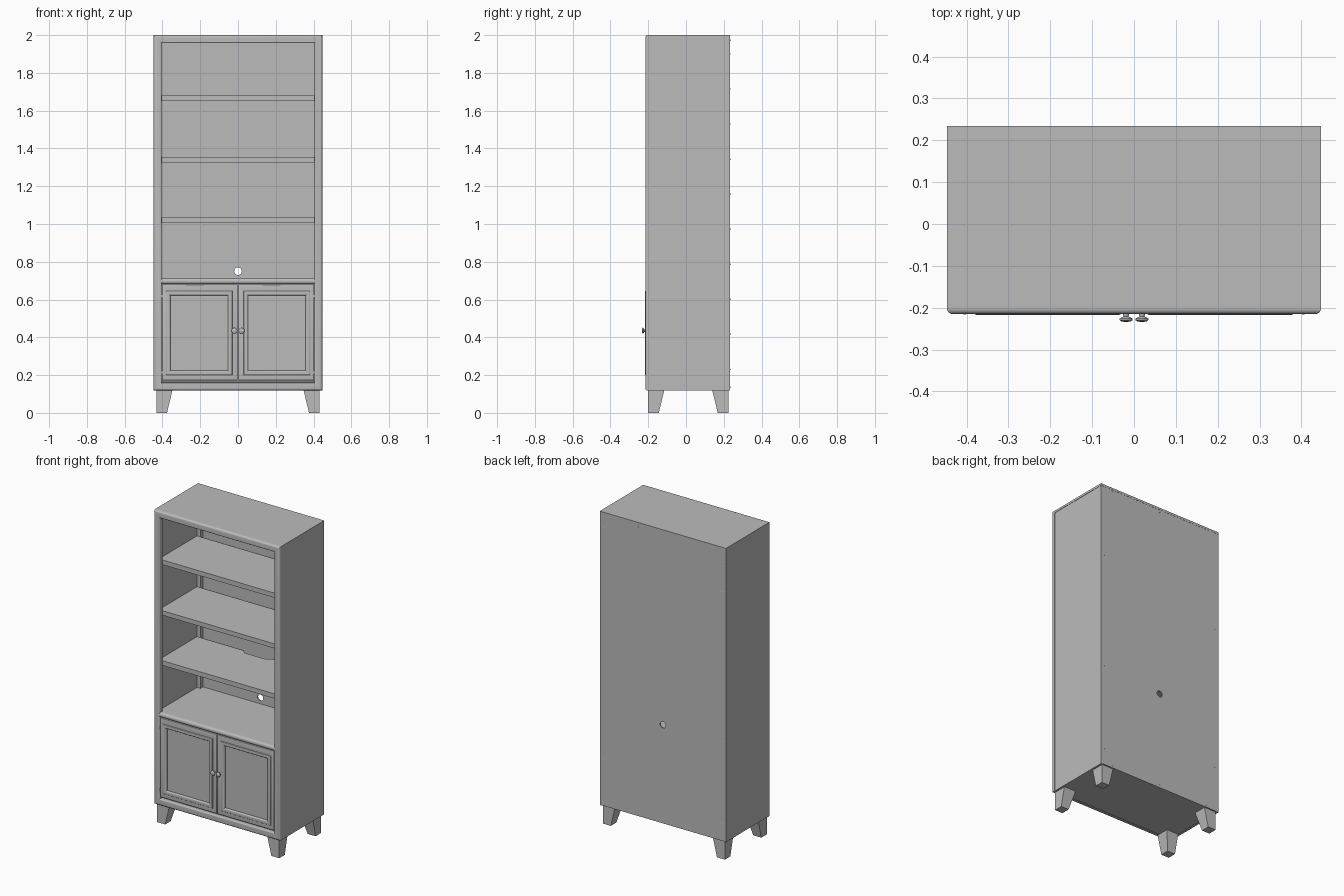
import bpy, bmesh, math
from mathutils import Vector

if "Cube" in bpy.data.objects:
    bpy.data.objects.remove(bpy.data.objects["Cube"])

grey = bpy.data.materials.new("warm_grey")
grey.diffuse_color = (0.5, 0.5, 0.5, 1)
grey.use_nodes = True
grey.node_tree.nodes["Principled BSDF"].inputs["Base Color"].default_value = grey.diffuse_color


def finish(name, bm, smooth=False):
    bmesh.ops.recalc_face_normals(bm, faces=bm.faces)
    mesh = bpy.data.meshes.new(name)
    bm.to_mesh(mesh)
    bm.free()
    mesh.materials.append(grey)
    ob = bpy.data.objects.new(name, mesh)
    bpy.context.collection.objects.link(ob)
    if smooth:
        bpy.ops.object.select_all(action='DESELECT')
        ob.select_set(True)
        bpy.context.view_layer.objects.active = ob
        bpy.ops.object.shade_smooth_by_angle(angle=math.radians(35))
    return ob


def box(name, x0, x1, y0, y1, z0, z1):
    bm = bmesh.new()
    bmesh.ops.create_cube(bm, size=1)
    for v in bm.verts:
        v.co = Vector(((x0 + x1) / 2 + v.co.x * (x1 - x0),
                       (y0 + y1) / 2 + v.co.y * (y1 - y0),
                       (z0 + z1) / 2 + v.co.z * (z1 - z0)))
    return finish(name, bm)


def ring(name, x0, x1, z0, z1, profile):
    """Closed profile of (inset, y) swept round a rectangle with mitred corners."""
    bm = bmesh.new()
    rows = []
    for sx, sz in ((0, 0), (1, 0), (1, 1), (0, 1)):
        rows.append([bm.verts.new((x1 - d if sx else x0 + d, y, z1 - d if sz else z0 + d))
                     for d, y in profile])
    n = len(profile)
    for i in range(4):
        a, b = rows[i], rows[(i + 1) % 4]
        for j in range(n):
            k = (j + 1) % n
            bm.faces.new((a[j], a[k], b[k], b[j]))
    return finish(name, bm, True)


def rounded(width, y_front, y_back, r_out, r_in, steps=5):
    """Rail section with rounded front corners."""
    pts = [(0, y_back)]
    for i in range(steps + 1):
        a = math.pi / 2 * i / steps
        pts.append((r_out - r_out * math.cos(a), y_front + r_out - r_out * math.sin(a)))
    for i in range(steps + 1):
        a = math.pi / 2 * i / steps
        pts.append((width - r_in + r_in * math.sin(a), y_front + r_in - r_in * math.cos(a)))
    return pts + [(width, y_back)]


def lathe(name, x, z, profile, sides=16):
    """Turned part along y, profile of (radius, y)."""
    bm = bmesh.new()
    rows = [[bm.verts.new((x + r * math.cos(t * math.tau / sides), y,
                           z + r * math.sin(t * math.tau / sides)))
             for t in range(sides)] for r, y in profile]
    for a, b in zip(rows, rows[1:]):
        for t in range(sides):
            u = (t + 1) % sides
            bm.faces.new((a[t], a[u], b[u], b[t]))
    bm.faces.new(rows[0])
    bm.faces.new(rows[-1])
    return finish(name, bm, True)


# carcass: sides, top, bottom
for side, s in (("left", -1), ("right", 1)):
    a, b = sorted((s * 0.445, s * 0.43))
    box(side + "_side_panel", a, b, -0.19, 0.233, 0.118, 1.986)
    a, b = sorted((s * 0.43, s * 0.405))
    box(side + "_back_cleat", a, b, 0.2, 0.226, 0.135, 1.985)
box("top_panel", -0.447, 0.447, -0.187, 0.234, 1.986, 2.0)
box("bottom_panel", -0.43, 0.43, -0.19, 0.226, 0.12, 0.165)

# back panel with cable hole: square collar round a circle, then rectangles
bm = bmesh.new()
H, C, N = 0.04, 0.75, 32
outer, inner = [], []
for i in range(N):
    a = i * math.tau / N
    c, s = math.cos(a), math.sin(a)
    k = H / max(abs(c), abs(s))
    outer.append(bm.verts.new((c * k, 0.226, C + s * k)))
    inner.append(bm.verts.new((c * 0.02, 0.226, C + s * 0.02)))
for i in range(N):
    j = (i + 1) % N
    bm.faces.new((outer[i], outer[j], inner[j], inner[i]))
for x0, x1, z0, z1 in ((-0.432, 0.432, 0.12, C - H), (-0.432, 0.432, C + H, 1.986),
                       (-0.432, -H, C - H, C + H), (H, 0.432, C - H, C + H)):
    bm.faces.new([bm.verts.new((x, 0.226, z))
                  for x, z in ((x0, z0), (x1, z0), (x1, z1), (x0, z1))])
bmesh.ops.recalc_face_normals(bm, faces=bm.faces)
new = bmesh.ops.extrude_face_region(bm, geom=bm.faces[:], use_keep_orig=True)
for v in new["geom"]:
    if isinstance(v, bmesh.types.BMVert):
        v.co.y = 0.233
finish("back_panel", bm)

# face frame with rounded edges
ring("face_frame", -0.447, 0.447, 0.118, 2.0, rounded(0.042, -0.215, -0.187, 0.013, 0.007))

# middle rail with a rounded nose, carrying the cabinet top
bm = bmesh.new()
rail = [(-0.187, 0.682), (-0.187, 0.712)]
for i in range(9):
    a = math.pi * i / 8
    rail.append((-0.203 - 0.012 * math.sin(a), 0.697 + 0.015 * math.cos(a)))
ends = [[bm.verts.new((x, y, z)) for y, z in rail] for x in (-0.408, 0.408)]
for e in ends:
    bm.faces.new(e)
for j in range(len(rail)):
    k = (j + 1) % len(rail)
    bm.faces.new((ends[0][j], ends[0][k], ends[1][k], ends[1][j]))
finish("middle_rail", bm, True)
box("cabinet_top", -0.43, 0.43, -0.19, 0.226, 0.685, 0.71)

# open shelves; the lowest has a cable notch at the back
for name, z0, z1 in (("upper_shelf", 1.65, 1.68), ("centre_shelf", 1.326, 1.355)):
    box(name, -0.43, 0.43, -0.186, 0.2, z0, z1)
bm = bmesh.new()
outline = [(-0.43, -0.186), (0.43, -0.186), (0.43, 0.2), (0.1, 0.2), (0.075, 0.175),
           (-0.075, 0.175), (-0.1, 0.2), (-0.43, 0.2)]
face = bm.faces.new([bm.verts.new((x, y, 1.005)) for x, y in outline])
new = bmesh.ops.extrude_face_region(bm, geom=[face], use_keep_orig=True)
for v in new["geom"]:
    if isinstance(v, bmesh.types.BMVert):
        v.co.z = 1.035
finish("notched_shelf", bm)

# doors: frame, raised moulding, recessed panel, knob and hinges
knob = [(0.007, -0.205), (0.007, -0.217), (0.006, -0.221), (0.015, -0.226),
        (0.016, -0.229), (0.012, -0.2325), (0.004, -0.234)]
for side, s in (("left", -1), ("right", 1)):
    a, b = sorted((s * 0.002, s * 0.403))
    ring(side + "_door_frame", a, b, 0.172, 0.68, rounded(0.04, -0.212, -0.19, 0.005, 0.002, 3))
    a, b = sorted((s * 0.03, s * 0.382))
    ring(side + "_door_moulding", a, b, 0.2, 0.646, rounded(0.024, -0.217, -0.195, 0.005, 0.009, 4))
    a, b = sorted((s * 0.04, s * 0.37))
    box(side + "_door_panel", a, b, -0.204, -0.193, 0.21, 0.636)
    lathe(side + "_knob", s * 0.019, 0.435, knob)
    for i, z in enumerate((0.215, 0.62)):
        box(f"{side}_hinge_{i + 1}", s * 0.404 - 0.003, s * 0.404 + 0.003, -0.216, -0.2,
            z - 0.008, z + 0.008)

# legs tapered on their inner faces
for ys, depth in (("front", -1), ("back", 1)):
    for xs, s in (("left", -1), ("right", 1)):
        bm = bmesh.new()
        yo = -0.2 if depth < 0 else 0.224
        rows = []
        for z, w in ((0, 0.056), (0.12, 0.085)):
            xa, xb, yb = s * 0.432, s * (0.432 - w), yo - depth * w
            rows.append([bm.verts.new((x, y, z))
                         for x, y in ((xa, yo), (xb, yo), (xb, yb), (xa, yb))])
        for r in rows:
            bm.faces.new(r)
        for j in range(4):
            k = (j + 1) % 4
            bm.faces.new((rows[0][j], rows[0][k], rows[1][k], rows[1][j]))
        finish(f"{ys}_{xs}_leg", bm)

# screw heads round the back panel
spots = [(s * 0.42, 0.23 + 0.1856 * i) for s in (-1, 1) for i in range(10)]
spots += [(x, z) for z in (0.135, 1.972) for x in (-0.357, -0.18, 0, 0.18, 0.357)]
for i, (x, z) in enumerate(spots):
    lathe(f"back_screw_{i + 1}", x, z, [(0.005, 0.231), (0.005, 0.2335), (0.003, 0.2345)], 8)
